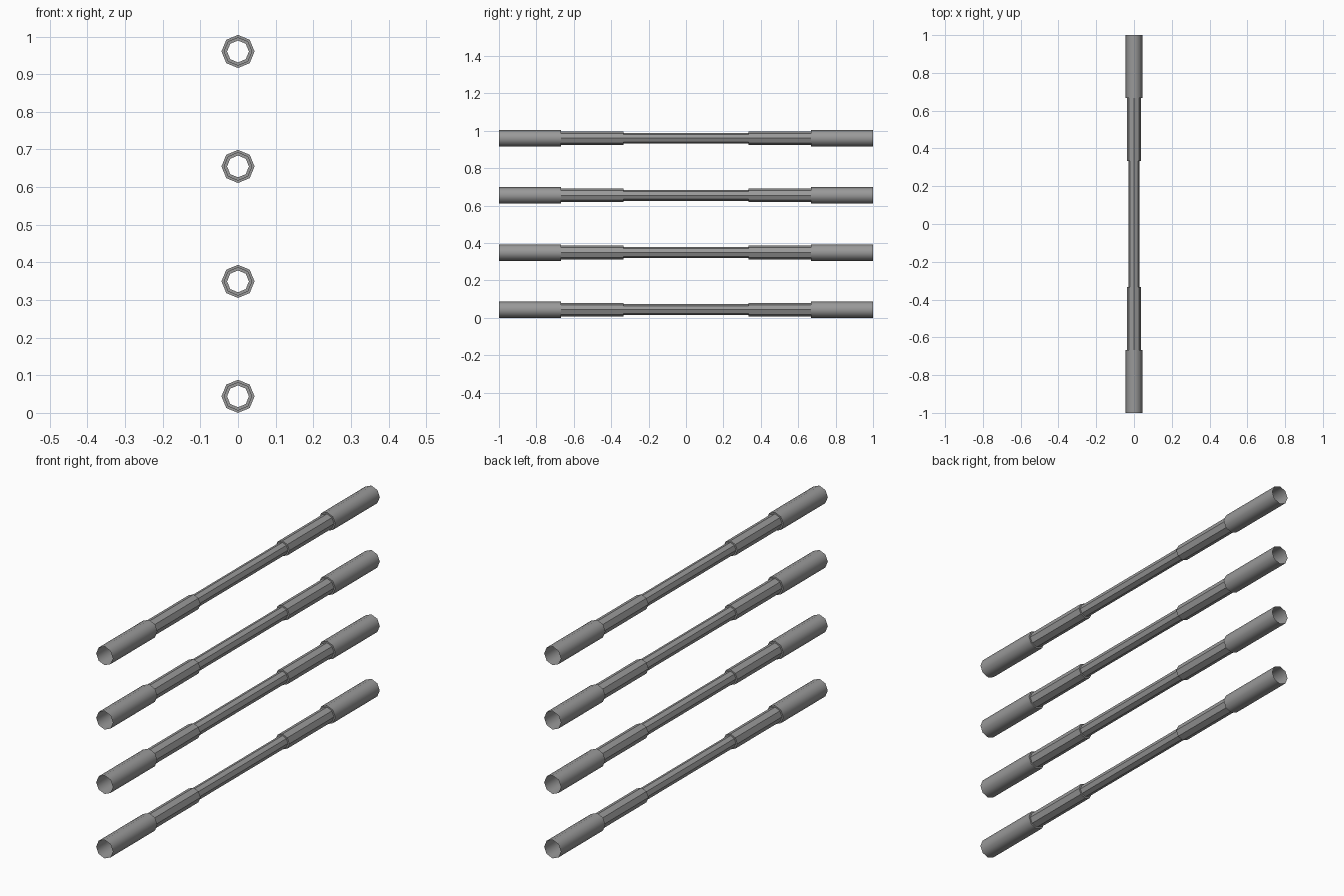
import bpy, bmesh, math

if "Cube" in bpy.data.objects:
    bpy.data.objects.remove(bpy.data.objects["Cube"])

SIDES = 8
R_END, R_MID, R_CORE = 0.044, 0.0365, 0.029
SPACING = 0.3055

grey = bpy.data.materials.new("steel grey")
grey.diffuse_color = (0.32, 0.32, 0.32, 1)
grey.use_nodes = True
grey.node_tree.nodes["Principled BSDF"].inputs["Base Color"].default_value = grey.diffuse_color

# Half profile (y, radius) of a stepped open tube, mirrored to the other end
half = [(1.0, R_END), (0.667, R_END), (0.667, R_MID), (0.333, R_MID), (0.333, R_CORE)]
profile = [(-y, r) for y, r in half] + half[::-1]


def stepped_tube(name, z):
    bm = bmesh.new()
    rings = []
    for y, r in profile:
        angles = [2 * math.pi * i / SIDES for i in range(SIDES)]
        rings.append([bm.verts.new((r * math.cos(a), y, r * math.sin(a))) for a in angles])
    for k, (a, b) in enumerate(zip(rings, rings[1:])):
        for i in range(SIDES):
            j = (i + 1) % SIDES
            face = bm.faces.new((a[i], b[i], b[j], a[j]))
            # end sleeves are smooth, the inner sections are faceted
            face.smooth = k in (0, len(rings) - 2)
    # keep the sleeve rims crisp
    for e in bm.edges:
        if len({f.smooth for f in e.link_faces}) == 2:
            e.smooth = False
    bmesh.ops.recalc_face_normals(bm, faces=bm.faces)
    # an open tube: make sure the walls face away from the axis
    bm.normal_update()
    wall = bm.faces[0]
    c = wall.calc_center_median()
    if wall.normal.x * c.x + wall.normal.z * c.z < 0:
        bmesh.ops.reverse_faces(bm, faces=bm.faces)
    mesh = bpy.data.meshes.new(name)
    bm.faces.ensure_lookup_table()
    bm.to_mesh(mesh)
    bm.free()
    mesh.materials.append(grey)
    obj = bpy.data.objects.new(name, mesh)
    obj.location.z = z
    bpy.context.collection.objects.link(obj)


# Four rails stacked one above the other
for n in range(4):
    stepped_tube(f"rail_{n + 1}", R_END + n * SPACING)
